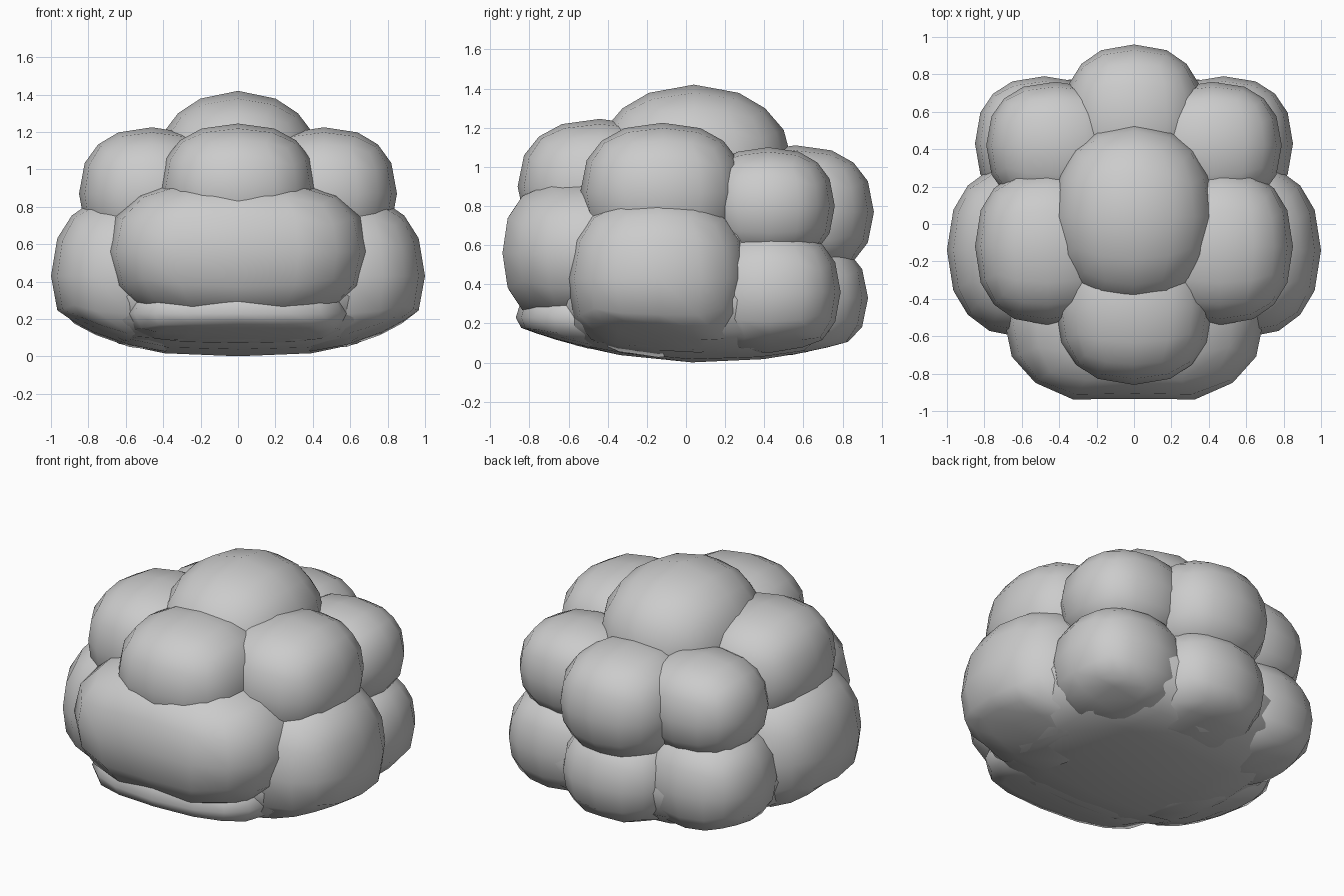
import bpy, bmesh
from mathutils import Vector

if "Cube" in bpy.data.objects:
    bpy.data.objects.remove(bpy.data.objects["Cube"])


def bowl(x, y):
    """Height of the gently curved bottom that trims every lump."""
    return 0.26 * abs(x) ** 3 + 0.2 * (y - 0.1) ** 2


def blob(name, centre, radii, power=2.3, pinch=0.0):
    """Rounded lump: a gridded cube pushed out to a superellipsoid."""
    bm = bmesh.new()
    bmesh.ops.create_cube(bm, size=2)
    bmesh.ops.subdivide_edges(bm, edges=bm.edges[:], cuts=3, use_grid_fill=True)
    for v in bm.verts:
        d = v.co.normalized()
        n = sum(abs(c) ** power for c in d) ** (1 / power)
        d = d / n
        if abs(d.x) < 0.01:
            d.y *= 1 - pinch
        v.co = Vector(centre) + Vector([d[i] * radii[i] for i in range(3)])
        v.co.z = max(v.co.z, bowl(v.co.x, v.co.y))
    bmesh.ops.recalc_face_normals(bm, faces=bm.faces[:])
    for f in bm.faces:
        f.smooth = True
    mesh = bpy.data.meshes.new(name)
    bm.to_mesh(mesh)
    bm.free()
    obj = bpy.data.objects.new(name, mesh)
    bpy.context.collection.objects.link(obj)
    return obj


def blob_pair(name, centre, radii, power=2.3):
    """The same lump on the right and left."""
    x, y, z = centre
    blob(name + "_right", (x, y, z), radii, power)
    blob(name + "_left", (-x, y, z), radii, power)


# shallow bowl underneath and the core that fills the creases
blob("underside", (0, 0.03, 0.32), (0.85, 0.79, 0.36), 2.4)
blob("core", (0, 0, 0.65), (0.77, 0.70, 0.50), 2.1)

# centre lumps: crown, front and back
blob("crown", (0, 0.04, 1.00), (0.45, 0.51, 0.42), 2.05)
blob("front_upper", (0, -0.44, 0.90), (0.42, 0.42, 0.345))
blob("front_lower", (0, -0.48, 0.56), (0.70, 0.49, 0.40), 2.45, pinch=0.07)
blob("front_lip", (0, -0.50, 0.23), (0.60, 0.37, 0.19))
blob("back_upper", (0, 0.56, 0.77), (0.38, 0.40, 0.34))
blob("back_lower", (0, 0.54, 0.33), (0.38, 0.39, 0.32))

# mirrored lumps around the sides
blob_pair("side_upper", (0.46, -0.12, 0.87), (0.39, 0.42, 0.355))
blob_pair("side_lower", (0.58, -0.14, 0.43), (0.42, 0.47, 0.44), 2.25)
blob_pair("back_side_upper", (0.42, 0.42, 0.80), (0.37, 0.34, 0.30))
blob_pair("back_side_lower", (0.48, 0.43, 0.36), (0.37, 0.36, 0.33))
